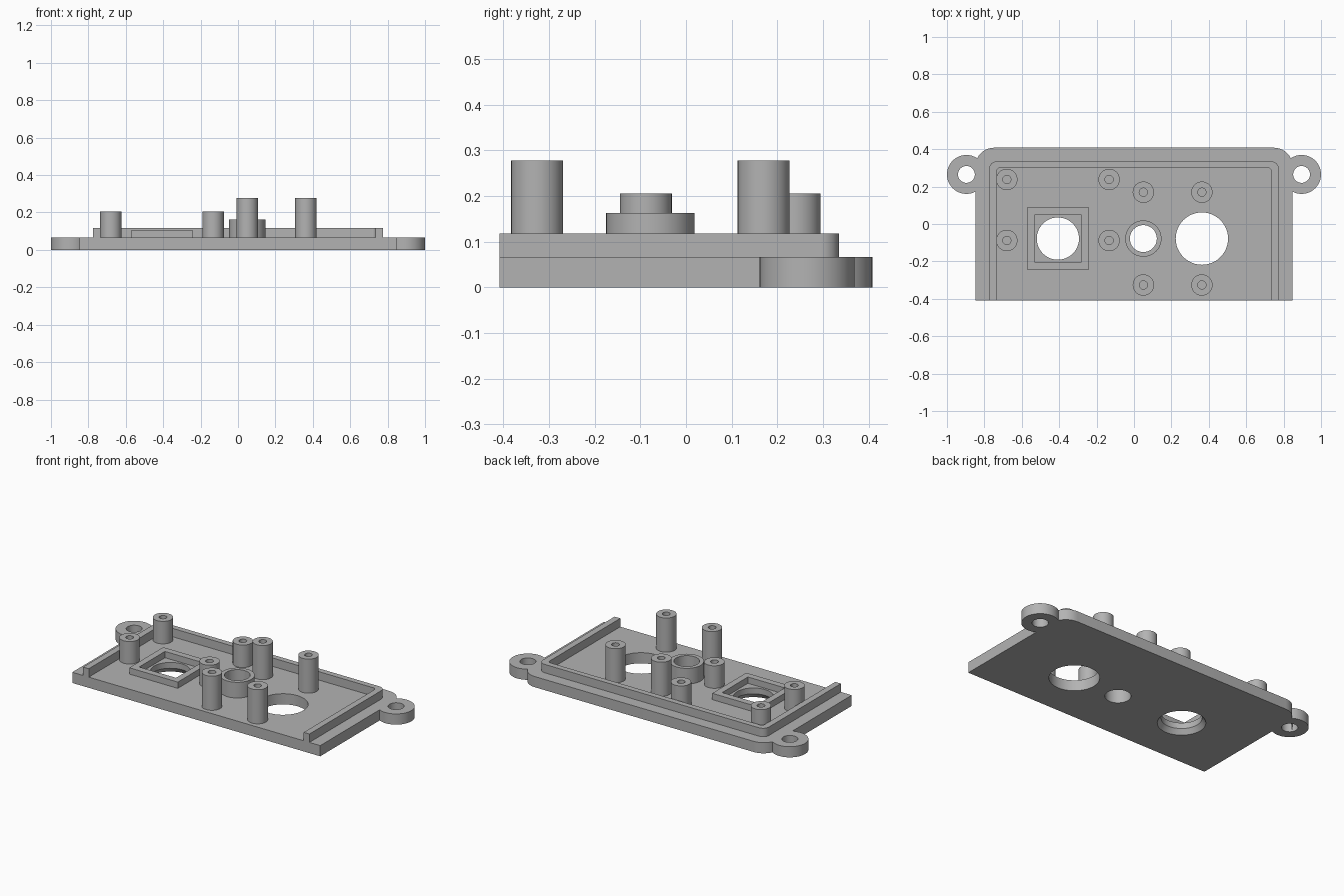
import bpy, bmesh
from math import pi, sin, cos, sqrt, radians
from mathutils import Matrix, Vector

cube = bpy.data.objects.get("Cube")
if cube:
    bpy.data.objects.remove(cube, do_unlink=True)

grey = bpy.data.materials.new("light grey plastic")
grey.use_nodes = True
colour = (0.45, 0.45, 0.45, 1)
grey.diffuse_color = colour
grey.node_tree.nodes["Principled BSDF"].inputs["Base Color"].default_value = colour

FLOOR = 0.066      # top of the base plate
FRONT, BACK = -0.408, 0.408
ROW = -0.078       # line through the three panel openings


def finish(name, bm):
    bmesh.ops.remove_doubles(bm, verts=bm.verts, dist=1e-5)
    bmesh.ops.recalc_face_normals(bm, faces=bm.faces)
    mesh = bpy.data.meshes.new(name)
    bm.to_mesh(mesh)
    bm.free()
    mesh.materials.append(grey)
    ob = bpy.data.objects.new(name, mesh)
    bpy.context.collection.objects.link(ob)
    return ob


def smooth(ob):
    bpy.ops.object.select_all(action='DESELECT')
    ob.select_set(True)
    bpy.context.view_layer.objects.active = ob
    bpy.ops.object.shade_smooth_by_angle(angle=radians(30))


def prism(name, outline, z0, z1):
    bm = bmesh.new()
    face = bm.faces.new([bm.verts.new((x, y, z0)) for x, y in outline])
    ext = bmesh.ops.extrude_face_region(bm, geom=[face], use_keep_orig=True)
    top = [v for v in ext["geom"] if isinstance(v, bmesh.types.BMVert)]
    bmesh.ops.translate(bm, verts=top, vec=(0, 0, z1 - z0))
    return finish(name, bm)


def lathe(name, profile, x, y, steps=48, turn=0.0):
    """Revolve a closed (radius, z) profile about a vertical axis."""
    bm = bmesh.new()
    verts = [bm.verts.new((r, 0, z)) for r, z in profile]
    edges = [bm.edges.new((a, b)) for a, b in zip(verts, verts[1:] + verts[:1])
             if a.co.x + b.co.x > 1e-6]
    bmesh.ops.spin(bm, geom=verts + edges, cent=(0, 0, 0), axis=(0, 0, 1),
                   angle=2 * pi, steps=steps, use_merge=False)
    bm.transform(Matrix.Translation((x, y, 0)) @ Matrix.Rotation(turn, 4, 'Z'))
    return finish(name, bm)


def disc(name, r, x, y, z0, z1):
    return lathe(name, [(0, z0), (r, z0), (r, z1), (0, z1)], x, y)


def combine(ob, tool, operation):
    mod = ob.modifiers.new("cut", 'BOOLEAN')
    mod.operation, mod.solver, mod.object = operation, 'EXACT', tool
    bpy.context.view_layer.objects.active = ob
    bpy.ops.object.modifier_apply(modifier=mod.name)
    bpy.data.objects.remove(tool, do_unlink=True)


def arch(half, back, radius, n=10):
    """Outline from front right round two rounded back corners to front left."""
    right = [(half - radius + radius * cos(a), back - radius + radius * sin(a))
             for a in (pi / 2 * i / n for i in range(n + 1))]
    right.insert(0, (half, FRONT))
    return right + [(-x, y) for x, y in reversed(right)]


# Base plate with two screw ears
plate = prism("base_plate", arch(0.848, BACK, 0.1), 0, FLOOR)
for side in (-1, 1):
    combine(plate, disc("ear", 0.104, side * 0.896, 0.265, 0, FLOOR), 'UNION')
for side in (-1, 1):
    combine(plate, disc("ear_hole", 0.045, side * 0.896, 0.265, -0.1, 0.2), 'DIFFERENCE')

# Panel openings, the left one flared underneath
combine(plate, disc("large_hole", 0.14, 0.363, ROW, -0.1, 0.2), 'DIFFERENCE')
combine(plate, disc("small_hole", 0.072, 0.05, ROW, -0.1, 0.2), 'DIFFERENCE')
flare = [(0, -0.02), (0.148, -0.02), (0.113, 0.03), (0.113, 0.2), (0, 0.2)]
combine(plate, lathe("flared_hole", flare, -0.407, ROW), 'DIFFERENCE')
smooth(plate)

# Raised lip, open at the front
lip = arch(0.774, 0.335, 0.04) + arch(0.735, 0.3, 0.02)[::-1]
smooth(prism("raised_lip", lip, FLOOR, 0.118))


def tube(name, outer, inner, top, x, y, **kw):
    ring = [(inner, FLOOR), (outer, FLOOR), (outer, top), (inner, top)]
    return lathe(name, ring, x, y, **kw)


# Collar around the small opening and square frame around the flared one
smooth(tube("round_collar", 0.097, 0.072, 0.163, 0.05, ROW))
tube("square_frame", 0.166 * sqrt(2), 0.126 * sqrt(2), 0.105, -0.407, ROW,
     steps=4, turn=pi / 4)

# Screw posts with blind holes
for label, xs, ys, top in (("tall_post", (0.05, 0.363), (0.17, -0.326), 0.277),
                           ("short_post", (-0.68, -0.133), (0.238, -0.088), 0.205)):
    for x in xs:
        for y in ys:
            post = [(0, FLOOR), (0.057, FLOOR), (0.057, top),
                    (0.022, top), (0.022, 0.08), (0, 0.08)]
            smooth(lathe(label, post, x, y, steps=32))
